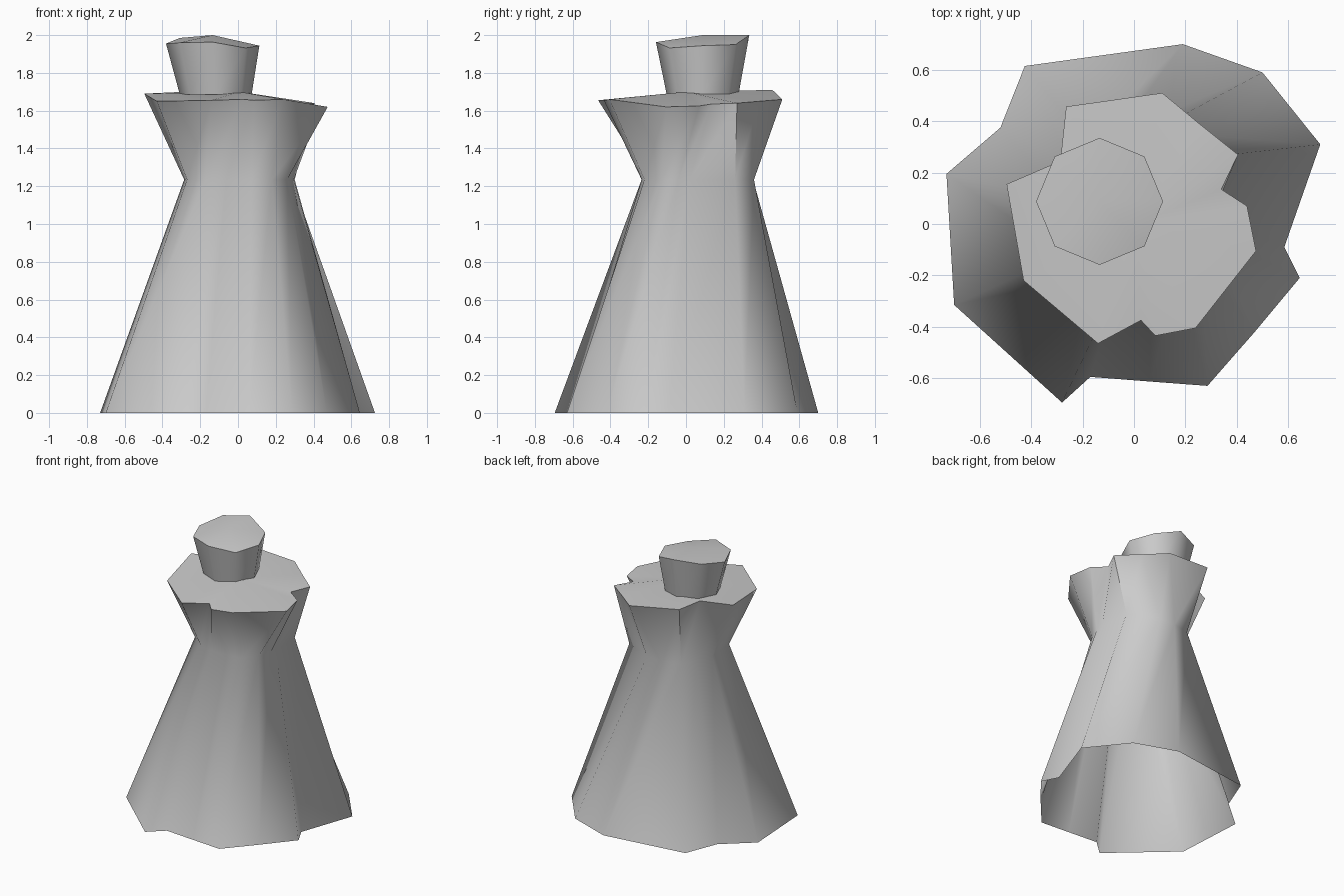
import bpy
from math import cos, sin, radians

cube = bpy.data.objects.get("Cube")
if cube:
    bpy.data.objects.remove(cube, do_unlink=True)

# Single plain grey
colour = (0.6, 0.6, 0.6, 1)
grey = bpy.data.materials.new("plain_grey")
grey.use_nodes = True
grey.diffuse_color = colour
grey.node_tree.nodes["Principled BSDF"].inputs["Base Color"].default_value = colour


def loft(name, rings, peak):
    """Join rings of equal length, then close the top as a fan to a peak point."""
    n = len(rings[0])
    verts = [p for ring in rings for p in ring] + [peak]
    faces = []
    for r in range(len(rings) - 1):
        for i in range(n):
            j = (i + 1) % n
            faces.append((r * n + i, r * n + j, (r + 1) * n + j, (r + 1) * n + i))
    last = (len(rings) - 1) * n
    faces += [(last + i, last + (i + 1) % n, len(verts) - 1) for i in range(n)]
    mesh = bpy.data.meshes.new(name)
    mesh.from_pydata(verts, [], faces)
    mesh.materials.append(grey)
    obj = bpy.data.objects.new(name, mesh)
    bpy.context.collection.objects.link(obj)
    bpy.ops.object.select_all(action='DESELECT')
    obj.select_set(True)
    bpy.context.view_layer.objects.active = obj
    bpy.ops.object.shade_smooth_by_angle(angle=radians(60))


# Body: ragged open foot, uneven waist, ragged flared shoulder
foot = [(.585, -.09), (.725, .31), (.50, .59), (.19, .70), (-.425, .615),
        (-.52, .375), (-.73, .195), (-.70, -.315), (-.28, -.695),
        (-.17, -.595), (.06, -.613), (.286, -.63), (.47, -.42), (.645, -.21)]
waist = [(.30, .02), (.285, .26), (.07, .36), (-.06, .355), (-.19, .33),
         (-.25, .24), (-.285, .10), (-.27, -.12), (-.17, -.20),
         (-.06, -.235), (.07, -.235), (.18, -.22), (.26, -.13), (.295, -.04)]
shoulder = [(.34, .135, 1.635), (.405, .27, 1.64), (.255, .39, 1.65), (.11, .51, 1.66),
            (-.264, .457, 1.71), (-.287, .245, 1.70), (-.496, .155, 1.69),
            (-.43, -.22, 1.65), (-.14, -.465, 1.655), (.027, -.375, 1.66),
            (.083, -.435, 1.655), (.24, -.405, 1.66), (.475, -.105, 1.62), (.44, .07, 1.625)]
loft("body", [
    [(x, y, 0) for x, y in foot],
    [(x, y, 1.235) for x, y in waist],
    shoulder,
], (.01, 0, 1.70))


# Stopper: tapered octagon with an uneven top
def octagon(cx, cy, radius, heights):
    return [(cx + radius * cos(radians(45 * i)), cy + radius * sin(radians(45 * i)), h)
            for i, h in enumerate(heights)]


rim_heights = [1.944, 1.95, 2.0, 1.985, 1.955, 1.96, 1.963, 1.932]
loft("stopper", [
    octagon(-.118, .088, .19, [1.685] * 8),
    octagon(-.134, .088, .247, rim_heights),
], (-.134, .088, 2.0))
